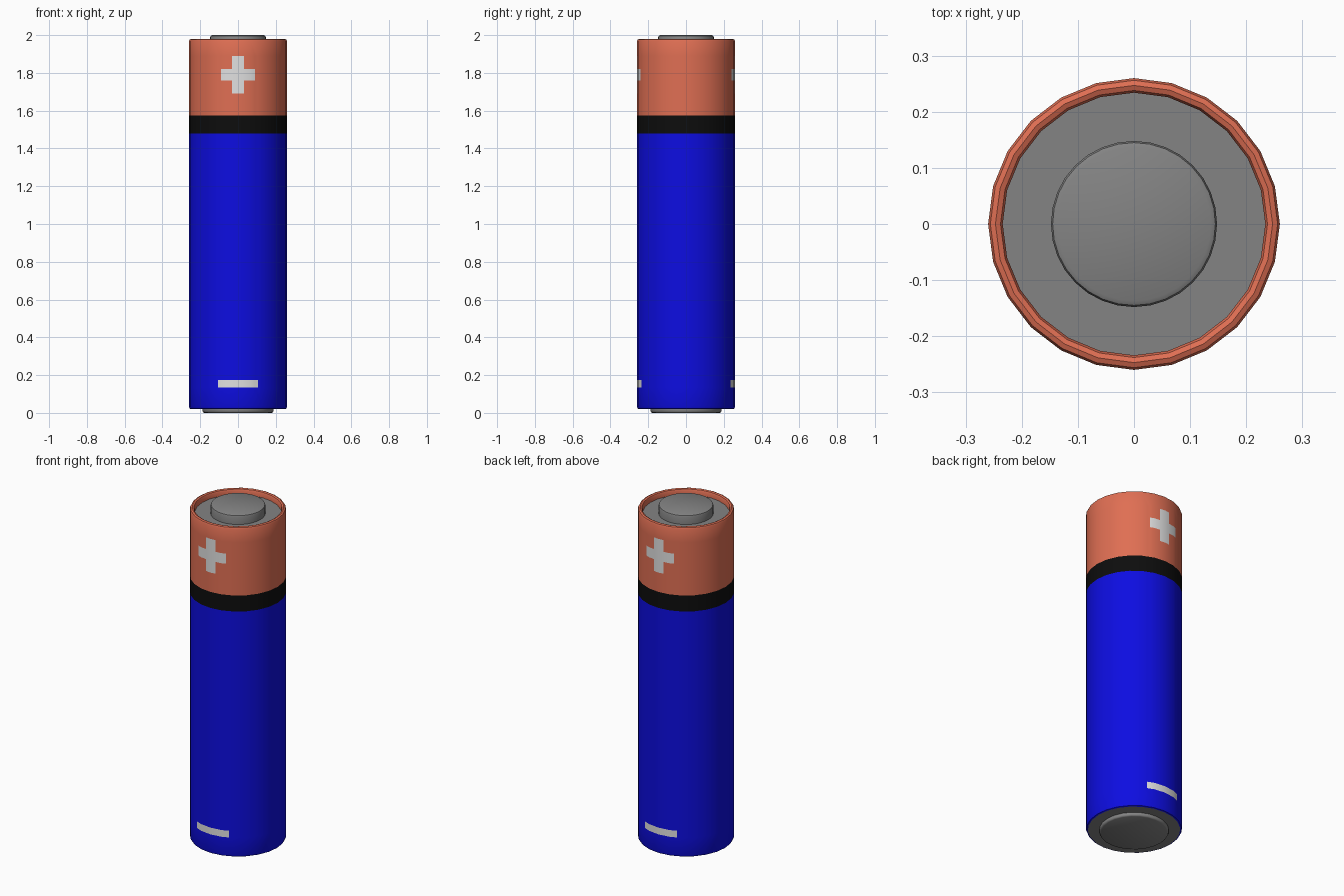
import bpy, bmesh, math

if "Cube" in bpy.data.objects:
    bpy.data.objects.remove(bpy.data.objects["Cube"])

SIDES = 24


def material(name, rgb):
    m = bpy.data.materials.new(name)
    m.diffuse_color = (*rgb, 1)
    m.use_nodes = True
    m.node_tree.nodes["Principled BSDF"].inputs["Base Color"].default_value = m.diffuse_color
    return m


BLUE = material("blue", (0.004, 0.004, 0.75))
BLACK = material("black", (0.004, 0.004, 0.004))
ORANGE = material("copper_orange", (0.74, 0.158, 0.087))
WHITE = material("white", (0.75, 0.75, 0.75))
GREY = material("metal_grey", (0.23, 0.23, 0.23))


def lathe(profile, sides):
    """Turn (radius, z) points around the z axis."""
    bm = bmesh.new()
    rings = []
    for r, z in profile:
        if r == 0:
            rings.append([bm.verts.new((0, 0, z))] * sides)
        else:
            rings.append([bm.verts.new((r * math.cos(2 * math.pi * i / sides),
                                        r * math.sin(2 * math.pi * i / sides), z))
                          for i in range(sides)])
    for a, b in zip(rings, rings[1:]):
        for i in range(sides):
            j = (i + 1) % sides
            bm.faces.new(list(dict.fromkeys((a[i], a[j], b[j], b[i]))))
    return bm


def finish(bm, name, mats):
    me = bpy.data.meshes.new(name)
    bm.to_mesh(me)
    bm.free()
    for m in mats:
        me.materials.append(m)
    ob = bpy.data.objects.new(name, me)
    bpy.context.collection.objects.link(ob)
    bpy.ops.object.select_all(action='DESELECT')
    ob.select_set(True)
    bpy.context.view_layer.objects.active = ob
    bpy.ops.object.shade_smooth_by_angle(angle=math.radians(40))
    return ob


# Sleeve: rounded bottom edge, straight wall, rolled top rim, inner lip
sleeve = lathe([(0.249, 0.02), (0.256, 0.023), (0.26, 0.034),
                (0.26, 1.967), (0.256, 1.976), (0.247, 1.98),
                (0.238, 1.976), (0.234, 1.967), (0.234, 1.94)], SIDES)

# Cut the outlines of the bands and signs into the wall
for z in (0.135, 0.175, 1.48, 1.575, 1.69, 1.76, 1.82, 1.89):
    bmesh.ops.bisect_plane(sleeve, geom=sleeve.verts[:] + sleeve.edges[:] + sleeve.faces[:],
                           plane_co=(0, 0, z), plane_no=(0, 0, 1))
for x in (-0.105, -0.09, -0.032, 0.032, 0.09, 0.105):
    wall = [f for f in sleeve.faces
            if 0.1 < f.calc_center_median().z < 1.9 and abs(f.calc_center_median().y) > 0.15]
    geom = set(wall)
    for f in wall:
        geom.update(f.edges)
        geom.update(f.verts)
    bmesh.ops.bisect_plane(sleeve, geom=list(geom), plane_co=(x, 0, 0), plane_no=(1, 0, 0))

# Colour by height, with plus and minus signs on front and back
for f in sleeve.faces:
    c = f.calc_center_median()
    x, z = abs(c.x), c.z
    f.material_index = 0 if z < 1.48 else 1 if z < 1.575 else 2
    if abs(c.y) > 0.2:
        minus = x < 0.105 and 0.135 < z < 0.175
        plus = (x < 0.032 and 1.69 < z < 1.89) or (x < 0.09 and 1.76 < z < 1.82)
        if minus or plus:
            f.material_index = 3
finish(sleeve, "sleeve", [BLUE, BLACK, ORANGE, WHITE])

# Positive end: recessed plate with raised button
finish(lathe([(0.236, 1.945), (0.148, 1.945), (0.148, 1.988), (0.145, 1.996),
              (0.137, 2.0), (0, 2.0)], 32), "positive_terminal", [GREY])

# Negative end: flat plate with shallow raised disc
finish(lathe([(0, 0.0), (0.178, 0.0), (0.184, 0.003), (0.187, 0.009),
              (0.187, 0.02), (0.249, 0.02)], SIDES), "negative_terminal", [GREY])
